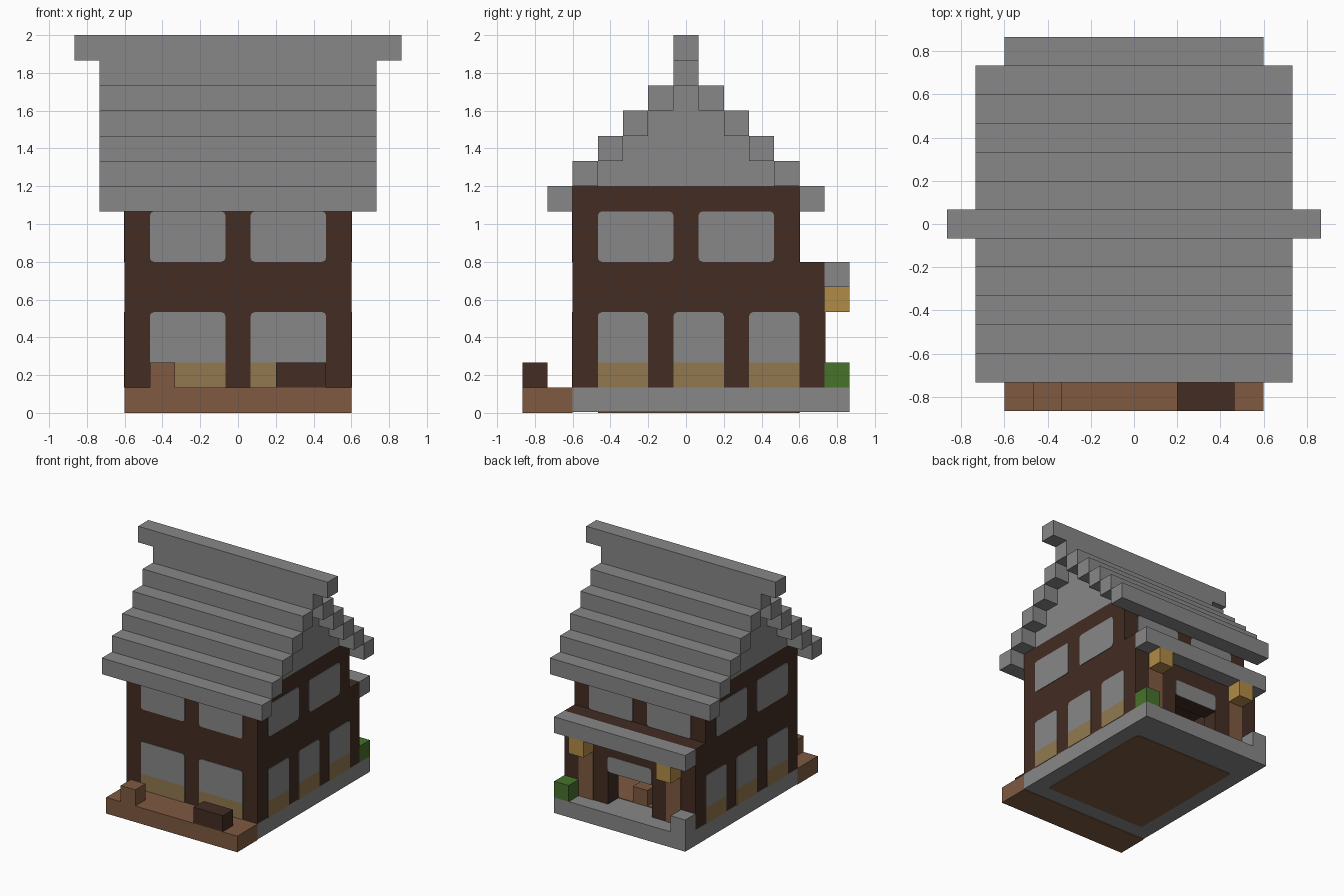
import bpy, bmesh
from mathutils import Vector

U = 2 / 15          # one building block
T = 0.035           # plate thickness, in blocks

if "Cube" in bpy.data.objects:
    bpy.data.objects.remove(bpy.data.objects["Cube"])


def srgb(*rgb):
    return [((c / 255 + 0.055) / 1.055) ** 2.4 for c in rgb] + [1.0]


def material(name, *rgb):
    m = bpy.data.materials.new(name)
    m.use_nodes = True
    m.diffuse_color = srgb(*rgb)
    node = next(n for n in m.node_tree.nodes if n.type == 'BSDF_PRINCIPLED')
    node.inputs["Base Color"].default_value = srgb(*rgb)
    node.inputs["Roughness"].default_value = 0.9
    return m


STONE = material("grey_stone", 135, 135, 135)
TIMBER = material("dark_timber", 67, 45, 35)
WOOD = material("brown_wood", 126, 90, 65)
TAN = material("tan_panel", 145, 121, 79)
GOLD = material("lantern_gold", 178, 139, 71)
LEAF = material("leaf_green", 71, 114, 43)


def finish(name, bm, mat):
    bmesh.ops.recalc_face_normals(bm, faces=bm.faces)
    bmesh.ops.scale(bm, vec=(U, U, U), verts=bm.verts)
    mesh = bpy.data.meshes.new(name)
    bm.to_mesh(mesh)
    bm.free()
    mesh.materials.append(mat)
    obj = bpy.data.objects.new(name, mesh)
    bpy.context.collection.objects.link(obj)
    return obj


def box(name, mat, x, y, z, axis=None, round_from=None):
    """Box between ranges; axis rounds the corner edges running along it."""
    bm = bmesh.new()
    bmesh.ops.create_cube(bm, size=1)
    for v in bm.verts:
        v.co = Vector([r[0] if c < 0 else r[1] for c, r in zip(v.co, (x, y, z))])
    if axis is not None:
        edges = []
        for e in bm.edges:
            a, b = (v.co for v in e.verts)
            along = abs((a - b).normalized()[axis]) > 0.9
            if along and (round_from is None or min(a.z, b.z) > round_from):
                edges.append(e)
        bmesh.ops.bevel(bm, geom=edges, offset=0.16, segments=2, affect='EDGES', profile=0.5)
    return finish(name, bm, mat)


def prism(name, mat, profile, x):
    """Extrude a (y, z) outline along x."""
    bm = bmesh.new()
    face = bm.faces.new([bm.verts.new((x[0], y, z)) for y, z in profile])
    out = bmesh.ops.extrude_face_region(bm, geom=[face])
    moved = [g for g in out["geom"] if isinstance(g, bmesh.types.BMVert)]
    bmesh.ops.translate(bm, vec=(x[1] - x[0], 0, 0), verts=moved)
    return finish(name, bm, mat)


def span(s, a, b):
    return tuple(sorted((s * a, s * b)))


SIDES = ((1, "left"), (-1, "right"))

# Ground: stone base, wooden front deck, floor panels
box("stone_base", STONE, (-4.5, 4.5), (-4.5, 6.5), (T, 1))
box("front_deck", WOOD, (-4.5, 4.5), (-6.5, -4.5), (0, 1))
box("underside_panel", WOOD, (-3.5, 3.5), (-3.5, 4.5), (0, T), axis=2)
box("inner_floor", WOOD, (-3.5, 3.5), (-3.5, 4.5), (1, 1 + T))

# Walls around a hollow room
side_outline = [(-4.5, 1), (5.5, 1), (5.5, 6), (4.5, 6), (4.5, 9), (-4.5, 9)]
for s, side in SIDES:
    prism(side + "_wall", TIMBER, side_outline, span(s, 3.5, 4.5))
    box(side + "_door_wall", TIMBER, span(s, 1.5, 3.5), (4.5, 5.5), (1, 5))
box("front_wall", TIMBER, (-3.5, 3.5), (-4.5, -3.5), (1, 9))
box("door_lintel", TIMBER, (-1.5, 1.5), (4.5, 5.5), (3, 5))
box("upper_floor", TIMBER, (-3.5, 3.5), (-3.5, 5.5), (5, 6))
box("upper_back_wall", TIMBER, (-3.5, 3.5), (3.5, 4.5), (6, 9))


# Windows: thin plates on the walls
def window(name, wall, s, a, b, z0, z1, face=4.5, sill=False):
    axis = 0 if wall == "side" else 1
    depth = span(s, face, face + T)

    def plate(label, mat, z, **kw):
        ranges = (depth, (a, b)) if axis == 0 else ((a, b), depth)
        box(label, mat, *ranges, z, **kw)

    if sill:
        plate(name + "_panel", TAN, (z0, z0 + 1))
        plate(name + "_glass", STONE, (z0 + 1, z1), axis=axis, round_from=z0 + 1.5)
    else:
        plate(name + "_glass", STONE, (z0, z1), axis=axis)


for s, side in SIDES:
    for i, y in enumerate((-3.5, -0.5, 2.5)):
        window(f"{side}_lower_window_{i}", "side", s, y, y + 2, 1, 4, sill=True)
    for i, y in enumerate((-3.5, 0.5)):
        window(f"{side}_upper_window_{i}", "side", s, y, y + 3, 6, 8)
    a, b = span(s, 0.5, 3.5)
    window(side + "_front_lower_window", "end", -1, a, b, 1, 4, sill=True)
    window(side + "_front_upper_window", "end", -1, a, b, 6, 8)
    window(side + "_back_upper_window", "end", 1, a, b, 6, 8)
window("door_transom", "end", 1, -1.5, 1.5, 3, 4, face=5.5)

# Back porch: canopy, pillars, lanterns, corner blocks, doorstep block
box("porch_canopy", STONE, (-4.5, 4.5), (5.5, 6.5), (5, 6))
for s, side in SIDES:
    box(side + "_pillar", WOOD, span(s, 2.5, 3.5), (5.5, 5.5 + T), (1, 4))
    box(side + "_lantern", GOLD, span(s, 2.5, 3.5), (5.5, 6.5), (4, 5))
box("corner_bush", LEAF, (3.5, 4.5), (5.5, 6.5), (1, 2))
box("corner_stone", STONE, (-4.5, -3.5), (5.5, 6.5), (1, 2))
box("indoor_block", WOOD, (-0.5, 0.5), (3.5, 4.5), (1, 2))

# Front deck furniture
box("deck_stool", WOOD, (-3.5, -2.5), (-6.5, -5.5), (1, 2))
box("deck_planter", TIMBER, (1.5, 3.5), (-6.5, -5.5), (1, 2))

# Stepped gable fill, roof courses and ridge
right_steps = []
for k in range(4):
    right_steps += [(3.5 - k, 9 + k), (3.5 - k, 10 + k)]
gable = right_steps + [(-y, z) for y, z in reversed(right_steps)]
prism("gable", STONE, gable, (-4.5, 4.5))
for s, end in ((1, "back"), (-1, "front")):
    for k in range(5):
        box(f"{end}_roof_course_{k}", STONE, (-5.5, 5.5),
            span(s, 4.5 - k, 5.5 - k), (8 + k, 9 + k))
box("ridge_support", STONE, (-5.5, 5.5), (-0.5, 0.5), (13, 14))
box("ridge_beam", STONE, (-6.5, 6.5), (-0.5, 0.5), (14, 15))
